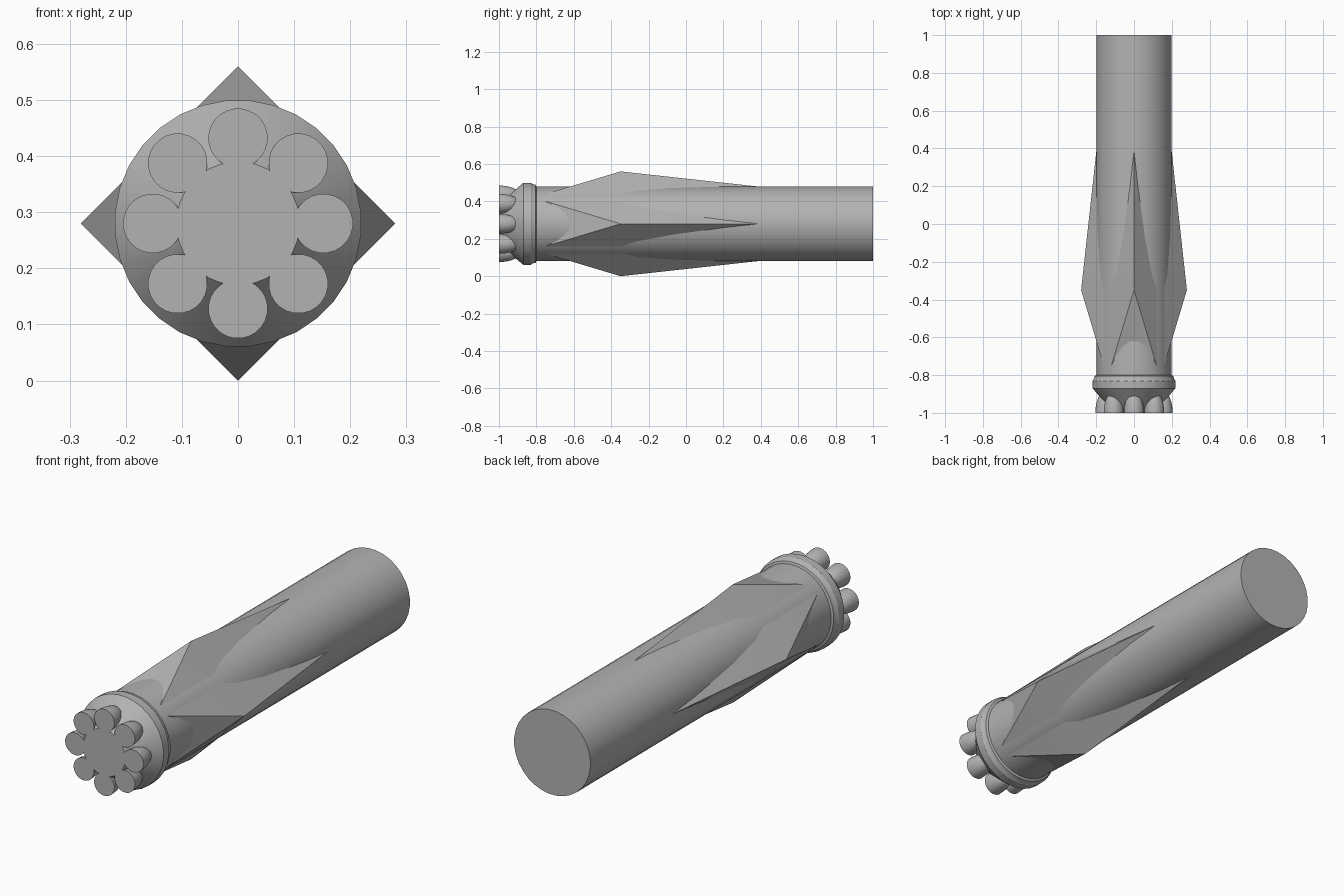
import bpy, bmesh, math
from math import sin, cos, pi
from mathutils import Vector

cube = bpy.data.objects.get("Cube")
if cube:
    bpy.data.objects.remove(cube, do_unlink=True)

AXIS_Z = 0.28
TIP_Y = -1.0

grey = bpy.data.materials.new("plain grey")
grey.use_nodes = True
grey.diffuse_color = (0.45, 0.45, 0.45, 1)
grey.node_tree.nodes["Principled BSDF"].inputs["Base Color"].default_value = grey.diffuse_color


def finish(name, bm):
    """Turn a bmesh into a smooth-shaded object with crisp edges."""
    bmesh.ops.recalc_face_normals(bm, faces=bm.faces)
    mesh = bpy.data.meshes.new(name)
    bm.to_mesh(mesh)
    bm.free()
    mesh.materials.append(grey)
    obj = bpy.data.objects.new(name, mesh)
    bpy.context.collection.objects.link(obj)
    bpy.ops.object.select_all(action='DESELECT')
    obj.select_set(True)
    bpy.context.view_layer.objects.active = obj
    bpy.ops.object.shade_smooth_by_angle(angle=math.radians(30))
    return obj


def lathe(name, profile, sides, cx=0, cz=AXIS_Z):
    """Capped solid of revolution along y; profile is (radius, y) pairs."""
    bm = bmesh.new()
    rings = []
    for r, y in profile:
        angles = [2 * pi * (i + 0.5) / sides for i in range(sides)]
        rings.append([bm.verts.new((cx + r * cos(a), y, cz + r * sin(a))) for a in angles])
    for a, b in zip(rings, rings[1:]):
        for i in range(sides):
            j = (i + 1) % sides
            bm.faces.new((a[i], a[j], b[j], b[i]))
    bm.faces.new(rings[0])
    bm.faces.new(rings[-1])
    return finish(name, bm)


# Long shank with a stepped collar and a conical nose
lathe("shank", [(0.2, 1.0), (0.2, -0.81)], 32)
lathe("collar_and_nose", [(0.2, -0.8), (0.21, -0.805), (0.213, -0.82), (0.22, -0.83),
                          (0.22, -0.87), (0.11, TIP_Y)], 32)

# Ring of eight bullet-shaped inserts, flat at the tip and rounded behind
steps = 8
bullet = [(0.053 * cos(t), TIP_Y + 0.115 * sin(t))
          for t in (0.49 * pi * i / steps for i in range(steps + 1))]
for k in range(8):
    a = k * pi / 4
    lathe(f"insert_{k + 1}", bullet, 24, 0.152 * cos(a), AXIS_Z + 0.152 * sin(a))

# Four ridges: a tapering diamond bar whose front corners are cut to flat triangles
bm = bmesh.new()
for k in range(4):
    a = k * pi / 2
    for along, side, y in ((0.16, 0.12, -0.75), (0.16, -0.12, -0.75),
                           (0.28, 0, -0.35), (0.2, 0, 0.38)):
        bm.verts.new((along * cos(a) - side * sin(a), y,
                      AXIS_Z + along * sin(a) + side * cos(a)))
bmesh.ops.convex_hull(bm, input=bm.verts)
bmesh.ops.dissolve_limit(bm, angle_limit=0.01, verts=bm.verts, edges=bm.edges)
finish("ridges", bm)
